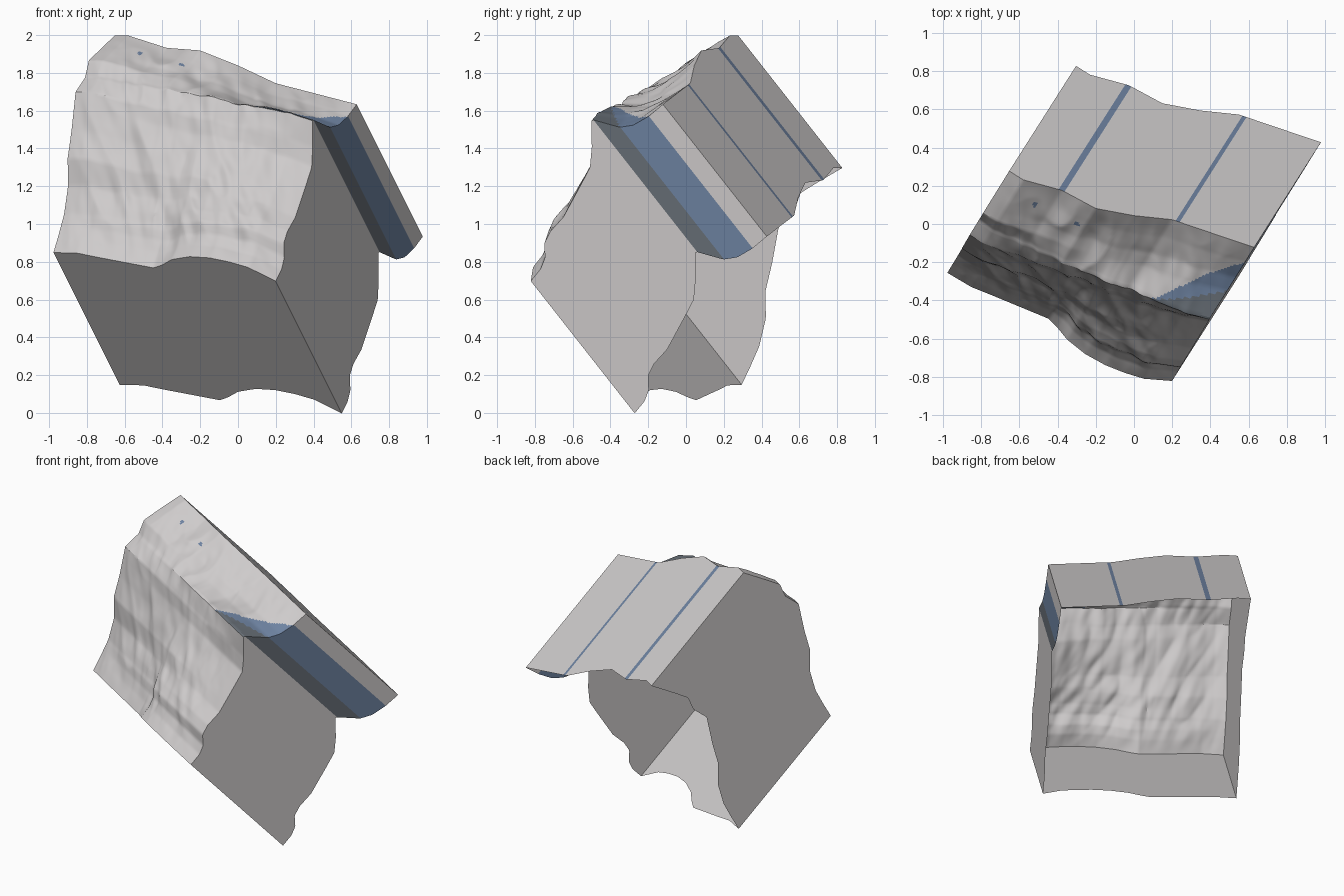
import bpy, bmesh
from mathutils import Vector, noise

cube = bpy.data.objects.get("Cube")
if cube:
    bpy.data.objects.remove(cube, do_unlink=True)

# Tilted frame of the tile: across, along and up, plus the depth of the skirt
ACROSS = Vector((0.846, -0.532, 0.005))
ALONG = Vector((0.384, 0.623, 0.682))
UP = Vector((-0.366, -0.575, 0.732))
SKIRT = Vector((0.35, 0.55, -0.70))
LEFT, RIGHT, NEAR, FAR = -0.687, 0.61, 0.042, 1.28
COLUMNS, ROWS = 120, 116

# Height profiles of the four borders: (position, height)
FRONT = [(LEFT, 1.125), (-.54, 1.12), (-.43, 1.09), (-.27, 1.05), (-.11, 1.01), (-.05, 1.03),
         (.03, 1.07), (.15, 1.09), (.27, 1.08), (.38, 1.05), (.48, 1.01), (RIGHT, .91)]
BACK = [(LEFT, 1.54), (-.6, 1.54), (-.4, 1.45), (-.2, 1.43), (-.01, 1.32),
        (.17, 1.19), (.37, 1.12), (RIGHT, 1.035)]
LEFT_SIDE = [(NEAR, 1.125), (.15, 1.16), (.26, 1.2), (.39, 1.28), (.49, 1.39), (.62, 1.47),
             (.79, 1.59), (.91, 1.58), (1.0, 1.62), (1.11, 1.59), (FAR, 1.54)]
RIGHT_SIDE = [(NEAR, .91), (.13, .915), (.19, .94), (.24, 1.0), (.31, 1.02), (.42, 1.02), (.63, 1.075),
              (.72, 1.1), (.8, 1.17), (.9, 1.28), (.93, 1.235), (1.0, 1.13), (1.07, 1.08), (1.17, 1.05),
              (FAR, 1.035)]


def make_material(name, colour):
    material = bpy.data.materials.new(name)
    material.use_nodes = True
    material.diffuse_color = (*colour, 1)
    material.node_tree.nodes["Principled BSDF"].inputs["Base Color"].default_value = (*colour, 1)
    return material


PALETTE = [make_material("pale grey rock", (0.62, 0.60, 0.60)),
           make_material("river blue", (0.155, 0.225, 0.355)),
           make_material("dark slate", (0.135, 0.156, 0.18))]
ROCK, WATER, SLATE = range(len(PALETTE))


def profile(points, position):
    for (start, low), (end, high) in zip(points, points[1:]):
        if position <= end:
            return low + (high - low) * (position - start) / (end - start)
    return points[-1][1]


def height(across, along):
    """Blend the four borders, then roughen the inside with ridges."""
    s = (across - LEFT) / (RIGHT - LEFT)
    t = (along - NEAR) / (FAR - NEAR)
    sides = (1 - s) * profile(LEFT_SIDE, along) + s * profile(RIGHT_SIDE, along)
    ends = (1 - t) * profile(FRONT, across) + t * profile(BACK, across)
    near = (1 - s) * FRONT[0][1] + s * FRONT[-1][1]
    far = (1 - s) * BACK[0][1] + s * BACK[-1][1]
    fade = min(1, 7 * min(s, 1 - s, t, 1 - t))
    slanted = Vector((across * 5 + along * 2, along * 2.5, 3))
    ridges = 0.045 * (0.25 - abs(noise.noise(slanted)))
    ridges += 0.012 * noise.noise(slanted * 3)
    return sides + ends - (1 - t) * near - t * far + fade * ridges


def place(across, along):
    return ACROSS * across + ALONG * along + UP * height(across, along)


def finish(name, mesh_builder, smooth):
    mesh = bpy.data.meshes.new(name)
    mesh_builder.to_mesh(mesh)
    mesh_builder.free()
    for material in PALETTE:
        mesh.materials.append(material)
    part = bpy.data.objects.new(name, mesh)
    bpy.context.collection.objects.link(part)
    if smooth:
        bpy.ops.object.select_all(action='DESELECT')
        part.select_set(True)
        bpy.context.view_layer.objects.active = part
        bpy.ops.object.shade_smooth_by_angle(angle=0.5)


def terrain_colour(across, along):
    # Valley mouth widening toward the right border, and two tiny ponds
    widening = (across - 0.3) / (RIGHT - 0.3)
    if widening > 0 and 0.9 < along < 0.9 + 0.27 * widening:
        return SLATE if along < 0.9 + 0.1 * widening else WATER
    for pond in (Vector((-0.48, 1.16)), Vector((-0.24, 1.14))):
        if (Vector((across, along)) - pond).length < 0.014:
            return WATER
    return ROCK


def right_colour(across, along):
    if 0.905 < along < 1.0:
        return SLATE
    return WATER if 1.0 <= along < 1.17 else ROCK


def back_colour(across, along):
    return WATER if min(abs(across + 0.4), abs(across - 0.2)) < 0.014 else ROCK


def plain(across, along):
    return ROCK


def spaced(start, end, count):
    return [start + (end - start) * i / count for i in range(count + 1)]


columns = spaced(LEFT, RIGHT, COLUMNS)
rows = spaced(NEAR, FAR, ROWS)

# Terrain sheet
bm = bmesh.new()
grid = [[bm.verts.new(place(a, b)) for a in columns] for b in rows]
for j in range(ROWS):
    for i in range(COLUMNS):
        face = bm.faces.new((grid[j][i], grid[j][i + 1], grid[j + 1][i + 1], grid[j + 1][i]))
        face.material_index = terrain_colour((columns[i] + columns[i + 1]) / 2, (rows[j] + rows[j + 1]) / 2)
finish("terrain", bm, True)


# Skirt walls, each the border swept straight down
def wall(name, path, colour):
    bm = bmesh.new()
    tops = [bm.verts.new(place(*point)) for point in path]
    bottoms = [bm.verts.new(top.co + SKIRT) for top in tops]
    for i in range(len(path) - 1):
        face = bm.faces.new((tops[i], bottoms[i], bottoms[i + 1], tops[i + 1]))
        middle = (Vector(path[i]) + Vector(path[i + 1])) / 2
        face.material_index = colour(*middle)
    finish(name, bm, False)


wall("front_wall", [(a, NEAR) for a in columns], plain)
wall("right_wall", [(RIGHT, b) for b in rows], right_colour)
wall("back_wall", [(a, FAR) for a in reversed(columns)], back_colour)
wall("left_wall", [(LEFT, b) for b in reversed(rows)], plain)
